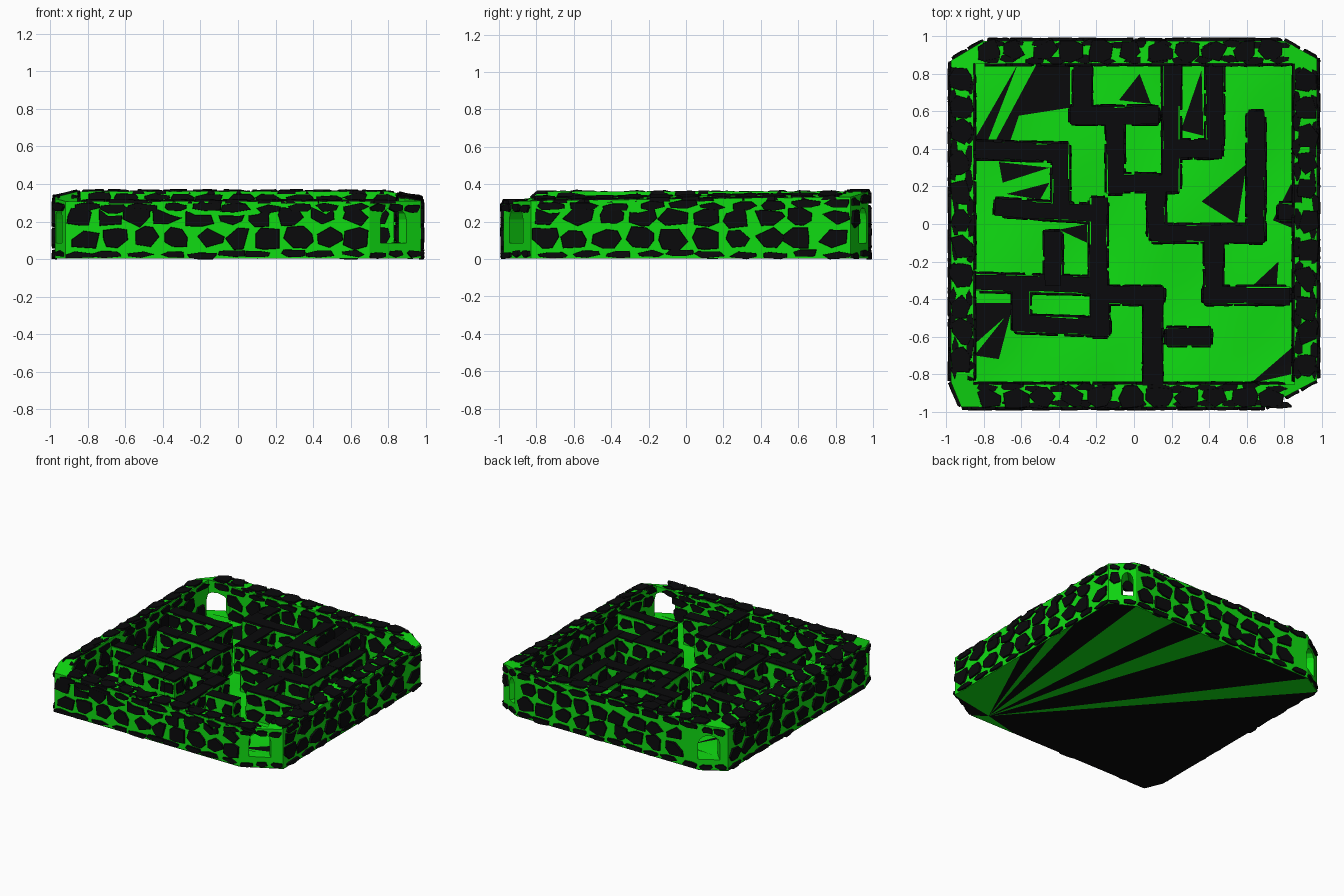
import bpy, bmesh, math, random
from mathutils import Vector

if "Cube" in bpy.data.objects:
    bpy.data.objects.remove(bpy.data.objects["Cube"])
random.seed(7)
Z = Vector((0, 0, 1))

def material(name, col):
    m = bpy.data.materials.new(name)
    m.diffuse_color = (*col, 1)
    m.use_nodes = True
    m.node_tree.nodes["Principled BSDF"].inputs["Base Color"].default_value = m.diffuse_color
    return m

GREEN = material("moss_green", (0.005, 0.72, 0.006))
BLACK = material("black_stone", (0.003, 0.003, 0.0035))

def finish(bm, name, mat, normals=True):
    if normals:
        bmesh.ops.recalc_face_normals(bm, faces=bm.faces)
    me = bpy.data.meshes.new(name)
    bm.to_mesh(me)
    bm.free()
    me.materials.append(mat)
    ob = bpy.data.objects.new(name, me)
    bpy.context.collection.objects.link(ob)
    return ob

def prism(bm, pts, vec):
    # closed solid from a flat outline swept along vec
    f = bm.faces.new([bm.verts.new(p) for p in pts])
    r = bmesh.ops.extrude_face_region(bm, geom=[f], use_keep_orig=True)
    bmesh.ops.translate(bm, vec=vec, verts=[v for v in r["geom"] if isinstance(v, bmesh.types.BMVert)])

def stone(bm, c, u, v, n, w, h, d):
    # irregular faceted slab lying on a surface
    k = random.choice((5, 6, 7))
    a0 = random.random() * 6.28
    rings = ([], [])
    for i in range(k):
        a = a0 + (i + random.uniform(-.3, .3)) * math.tau / k
        x, y = math.cos(a), math.sin(a)
        s = random.uniform(.92, 1.12) / max(abs(x), abs(y)) ** .75
        p = u * (x * w / 2 * s) + v * (y * h / 2 * s)
        rings[0].append(bm.verts.new(c + p - n * .012))
        rings[1].append(bm.verts.new(c + p * .93 + n * d * random.uniform(.6, 1.1)))
    lo, hi = rings
    for i in range(k):
        j = (i + 1) % k
        bm.faces.new((lo[i], lo[j], hi[j], hi[i]))
    bm.faces.new(hi)

# door centres and half widths, near the four corners
DOORS = [(.83, -.91, .075), (-.83, .91, .075), (.84, .93, .04), (-.92, -.86, .04)]

def in_door(p):
    return .05 < p.z < .27 and any((p.xy - Vector((x, y))).length < w + .06 for x, y, w in DOORS)

def cover(bm, a, b, v, n, rows, size=.16, d=.016, door=False):
    # rows of stones between a and b; rows = (offset along v, row height)
    a, b = Vector(a), Vector(b)
    L = (b - a).length
    u = (b - a) / L
    for off, h in rows:
        cnt = max(1, round(L / size))
        cell = L / cnt
        sh = random.uniform(-.2, .2) * cell if cnt > 3 else 0
        for i in range(cnt):
            t = min(max((i + .5 + random.uniform(-.12, .12)) * cell + sh, cell * .45), L - cell * .45)
            c = a + u * t + v * (off + random.uniform(-.008, .008))
            if door and in_door(c):
                continue
            stone(bm, c, u, v, n, cell * random.uniform(.75, 1), h * random.uniform(.85, 1.05), d)

def ramp(v, a, b):
    return max(0, min(1, (v - a) / (b - a)))

def sag(bm):
    # rampart top: low front wall, side walls fall outwards, back stays high
    for v in bm.verts:
        x, y, z = v.co
        if z > .28:
            back = ramp(y, -.85, .95)
            front = .052 * ramp(-y, .8, .855)
            right = ramp(x, .8, .855) * (.03 - .022 * back) + ramp(x, .855, .972) * .02
            left = ramp(-x, .855, .972) * .03
            v.co.z -= max(front, right, left)

# outer rampart: octagon block, pocket and four corner arches cut out
E = .976
oct_pts = [(.70, -E), (E, -.83), (E, .88), (.80, E), (-.80, E), (-E, .87), (-E, -.84), (-.92, -E)]
H = .357
bm = bmesh.new()
prism(bm, [Vector((x, y, .003)) for x, y in oct_pts], Z * H)
rampart = finish(bm, "rampart", GREEN)
cutters = []
bm = bmesh.new()
P = .855
prism(bm, [Vector((x, y, .05)) for x, y in ((-P, -P), (P, -P), (P, P), (-P, P))], Z)
cutters.append(finish(bm, "pocket_cutter", GREEN))
for x, y, w in DOORS:
    dv = Vector((math.copysign(1, x), math.copysign(1, y), 0)).normalized()
    side = dv.cross(Z)
    prof = [(-w, .085), (w, .085)] + [(w * math.cos(a * math.pi / 6), .21 + .065 * math.sin(a * math.pi / 6)) for a in range(7)]
    bm = bmesh.new()
    prism(bm, [Vector((x, y, 0)) - dv * .25 + side * s + Z * z for s, z in prof], dv * .5)
    cutters.append(finish(bm, "arch_cutter", GREEN))
bpy.context.view_layer.objects.active = rampart
for c in cutters:
    c.hide_render = True
    m = rampart.modifiers.new("cut", "BOOLEAN")
    m.operation, m.object, m.solver = "DIFFERENCE", c, "EXACT"
    bpy.ops.object.modifier_apply(modifier=m.name)
for c in cutters:
    bpy.data.objects.remove(c)
bm = bmesh.new()
bm.from_mesh(rampart.data)
for n in (Vector((1, 0, 0)), Vector((0, 1, 0))):
    for s in (-.8, .8):
        bmesh.ops.bisect_plane(bm, geom=bm.verts[:] + bm.edges[:] + bm.faces[:], plane_co=n * s, plane_no=n)
sag(bm)
bm.to_mesh(rampart.data)
bm.free()

# rampart stones: outside, inside and top
bm = bmesh.new()
for i, p in enumerate(oct_pts):
    a, b = Vector((*p, 0)), Vector((*oct_pts[(i + 1) % 8], 0))
    n = (b - a).normalized().cross(Z)
    rows = ((.025, .04), (.11, .115), (.23, .115), (.325, .05))
    cover(bm, a, b, Z, n, rows, .165 if (b - a).length > .5 else .1, door=True)
for n in (Vector((1, 0, 0)), Vector((-1, 0, 0)), Vector((0, 1, 0)), Vector((0, -1, 0))):
    t = Z.cross(n)
    cover(bm, n * P - t * P, n * P + t * P, Z, -n, ((.13, .11), (.24, .12), (.325, .05)), .15, door=True)
    top = n * .913 + Z * (H + .002)
    cover(bm, top - t * .84, top + t * .84, n, Z, ((.01, .12),), .15, .013)
    cover(bm, top - t * .84, top + t * .84, n, Z, ((-.04, .045), (.045, .04)), .13, .007)
sag(bm)
finish(bm, "rampart_stones", BLACK)

# maze walls as centre lines x0, y0, x1, y1
WALLS = [
    (-.275, .85, -.275, .54), (-.34, .58, .13, .58), (-.1, .58, -.1, .16), (-.13, .22, .13, .22),
    (.2, .86, .2, .17), (.17, .4, .47, .4), (.43, .86, .43, .42), (.65, .6, .65, -.1),
    (.09, -.05, .66, -.05), (.12, .26, .12, -.08), (.425, -.05, .425, -.4), (.37, -.38, .83, -.38),
    (.17, -.6, .41, -.6), (.1, -.35, .1, -.86), (-.2, -.38, .16, -.38), (-.86, -.31, -.15, -.33),
    (-.19, .14, -.19, -.36), (-.74, .09, -.15, .05), (-.39, .43, -.39, .05), (-.86, .395, -.35, .38),
    (-.43, -.04, -.43, -.33), (-.6, -.32, -.6, -.57), (-.64, -.53, -.13, -.55), (-.18, -.36, -.18, -.6),
    (.77, .065, .86, .065)]
core, stones = bmesh.new(), bmesh.new()
W, T = .046, .3
for x0, y0, x1, y1 in WALLS:
    a, b = Vector((x0, y0, 0)), Vector((x1, y1, 0))
    u = (b - a).normalized()
    n = u.cross(Z)
    lift = Z * random.uniform(-.004, .004)
    prism(core, [a + n * W + Z * .04, b + n * W + Z * .04, b - n * W + Z * .04, a - n * W + Z * .04], Z * (T - .04) + lift)
    for s in (1, -1):
        cover(stones, a + n * W * s, b + n * W * s, Z, n * s, ((.13, .1), (.235, .1)), .14, .012)
    for e, s in ((a, -1), (b, 1)):
        for z in (.14, .24):
            stone(stones, e + Z * z, n, Z, u * s, .08, .085, .012)
    # long cap slabs leave only thin green seams
    cnt = max(1, round((b - a).length / .2))
    for i in range(cnt):
        p, q = a.lerp(b, i / cnt), a.lerp(b, (i + 1) / cnt)
        ws = [W * random.uniform(.8, 1.2) for _ in range(4)]
        prism(stones, [p + n * ws[0] + Z * .29 + lift, q + n * ws[1] + Z * .29 + lift,
                       q - n * ws[2] + Z * .29 + lift, p - n * ws[3] + Z * .29 + lift], Z * random.uniform(.016, .022))
finish(core, "maze_walls", GREEN)
finish(stones, "maze_stones", BLACK)

# uneven floor
def ground(x, y):
    return .088 + .009 * math.sin(5 * x + 2 * y) * math.cos(4 * y - x) + .004 * math.sin(9 * x - 6 * y)

bm = bmesh.new()
bmesh.ops.create_grid(bm, x_segments=44, y_segments=44, size=.87)
for v in bm.verts:
    v.co.z = ground(v.co.x, v.co.y)
floor = finish(bm, "floor", GREEN, False)
for p in floor.data.polygons:
    p.use_smooth = True

# dark shards splayed over the floor
SHARDS = [
    (-.52, .85, -.66, .57, -.34, .62), (-.52, .85, -.34, .62, -.34, .85), (-.62, .85, -.85, .45, -.78, .44),
    (-.52, .85, -.74, .44, -.66, .44), (-.45, .3, -.72, .33, -.7, .22), (-.45, .22, -.68, .16, -.5, .13),
    (-.85, -.42, -.6, -.42, -.85, -.64), (-.85, -.7, -.65, -.45, -.72, -.72), (.03, .8, -.08, .66, .09, .64),
    (.36, .82, .25, .5, .37, .47), (.6, .32, .36, .12, .55, .0), (.77, -.2, .62, -.34, .76, -.33),
    (.84, -.66, .62, -.85, .84, -.8), (-.4, -.03, -.25, .0, -.25, -.1), (.84, .22, .74, .02, .84, -.02)]
bm = bmesh.new()
for s in SHARDS:
    bm.faces.new([bm.verts.new((s[i], s[i + 1], 0)) for i in (0, 2, 4)])
bmesh.ops.subdivide_edges(bm, edges=bm.edges[:], cuts=9, use_grid_fill=True)
for v in bm.verts:
    v.co.z = ground(v.co.x, v.co.y) + .004
for f in bm.faces:
    f.normal_update()
    if f.normal.z < 0:
        f.normal_flip()
finish(bm, "floor_shards", BLACK, False)

# underside: fan of dark and green wedges
bm = bmesh.new()
rim = [(E, -.83), (E, -.55), (E, -.1), (E, .2), (E, .5), (E, .88), (.80, E), (.45, E), (.2, E), (-.05, E), (-.25, E),
       (-.8, E), (-E, .87), (-E, .2), (-.05, -.05), (-.2, -.75), (-E, -.84), (-.92, -E), (.3, -E), (.7, -E)]
hub = bm.verts.new((.6, -.9, 0))
ring = [bm.verts.new((x, y, 0)) for x, y in oct_pts]
bm.faces.new(ring[::-1])
for i in (0, 1, 3, 6, 8, 11, 18):
    f = bm.faces.new([bm.verts.new((x, y, -.0005)) for x, y in ((.6, -.9), rim[i + 1], rim[i])])
    f.material_index = 1
bm.verts.remove(hub)
under = finish(bm, "underside", BLACK, False)
under.data.materials.append(GREEN)
